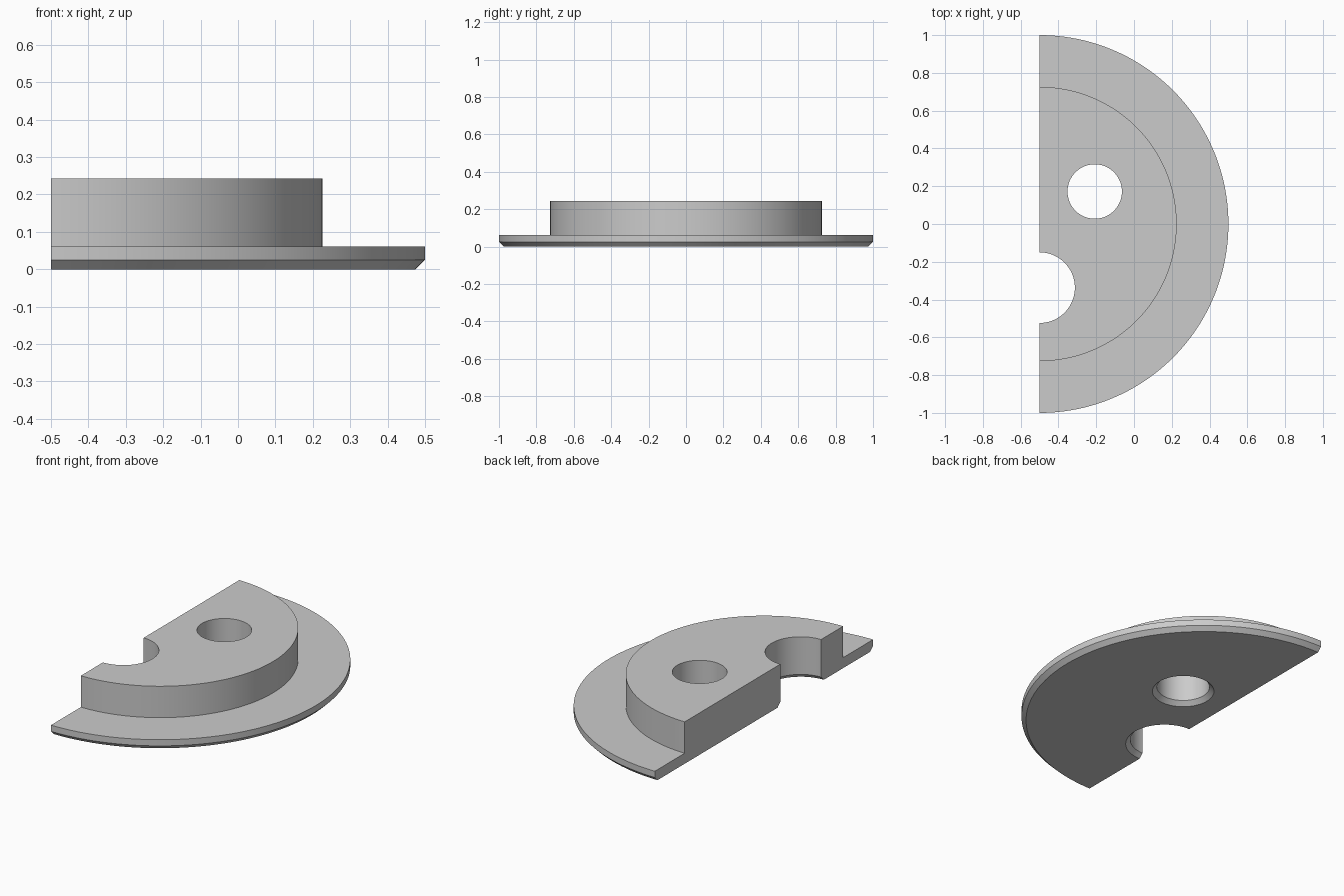
import bpy, bmesh, math
from mathutils import Matrix

if "Cube" in bpy.data.objects:
    bpy.data.objects.remove(bpy.data.objects["Cube"])

AXIS_X = -0.5        # cut plane and axis of the disc
CHAMFER = 0.025
TOP = 0.243

grey = bpy.data.materials.new("light grey")
grey.use_nodes = True
grey.diffuse_color = (0.6, 0.6, 0.6, 1)
grey.node_tree.nodes["Principled BSDF"].inputs["Base Color"].default_value = (0.6, 0.6, 0.6, 1)


def turned(name, x, y, profile, segments):
    """Solid of revolution from (radius, z) pairs listed bottom to top."""
    bm = bmesh.new()
    rings = []
    for r, z in profile:
        ring = [bm.verts.new((x + r * math.cos(a), y + r * math.sin(a), z))
                for a in (math.tau * i / segments for i in range(segments))]
        rings.append(ring)
    for low, high in zip(rings, rings[1:]):
        for i in range(segments):
            j = (i + 1) % segments
            bm.faces.new((low[i], low[j], high[j], high[i]))
    bm.faces.new(rings[0][::-1])
    bm.faces.new(rings[-1])
    return finish(name, bm)


def finish(name, bm):
    mesh = bpy.data.meshes.new(name)
    bm.to_mesh(mesh)
    bm.free()
    mesh.materials.append(grey)
    obj = bpy.data.objects.new(name, mesh)
    bpy.context.collection.objects.link(obj)
    return obj


def hole_cutter(name, x, y, r):
    """Through hole, countersunk at the underside."""
    flare = r + 2 * CHAMFER
    return turned(name, x, y, [(flare, -CHAMFER), (r, CHAMFER), (r, 0.4)], 96)


# Stepped disc: chamfered flange with a raised boss
plate = turned("half_flange", AXIS_X, 0,
               [(1 - CHAMFER, 0), (1, CHAMFER), (1, 0.061),
                (0.726, 0.061), (0.726, TOP)], 192)

# Cutters: the missing half, the round hole and the edge notch
bm = bmesh.new()
bmesh.ops.create_cube(bm, size=1, matrix=Matrix.Translation((AXIS_X - 1, 0, 0))
                      @ Matrix.Diagonal((2, 3, 2, 1)))
cutters = [finish("half_cutter", bm),
           hole_cutter("hole_cutter", -0.208, 0.172, 0.144),
           hole_cutter("notch_cutter", AXIS_X, -0.337, 0.187)]

bpy.ops.object.select_all(action="DESELECT")
plate.select_set(True)
bpy.context.view_layer.objects.active = plate
for cutter in cutters:
    cutter.hide_render = True
    mod = plate.modifiers.new(cutter.name, "BOOLEAN")
    mod.operation = "DIFFERENCE"
    mod.solver = "EXACT"
    mod.object = cutter
    bpy.ops.object.modifier_apply(modifier=mod.name)
    bpy.data.objects.remove(cutter)

bpy.ops.object.shade_smooth_by_angle(angle=math.radians(30))
